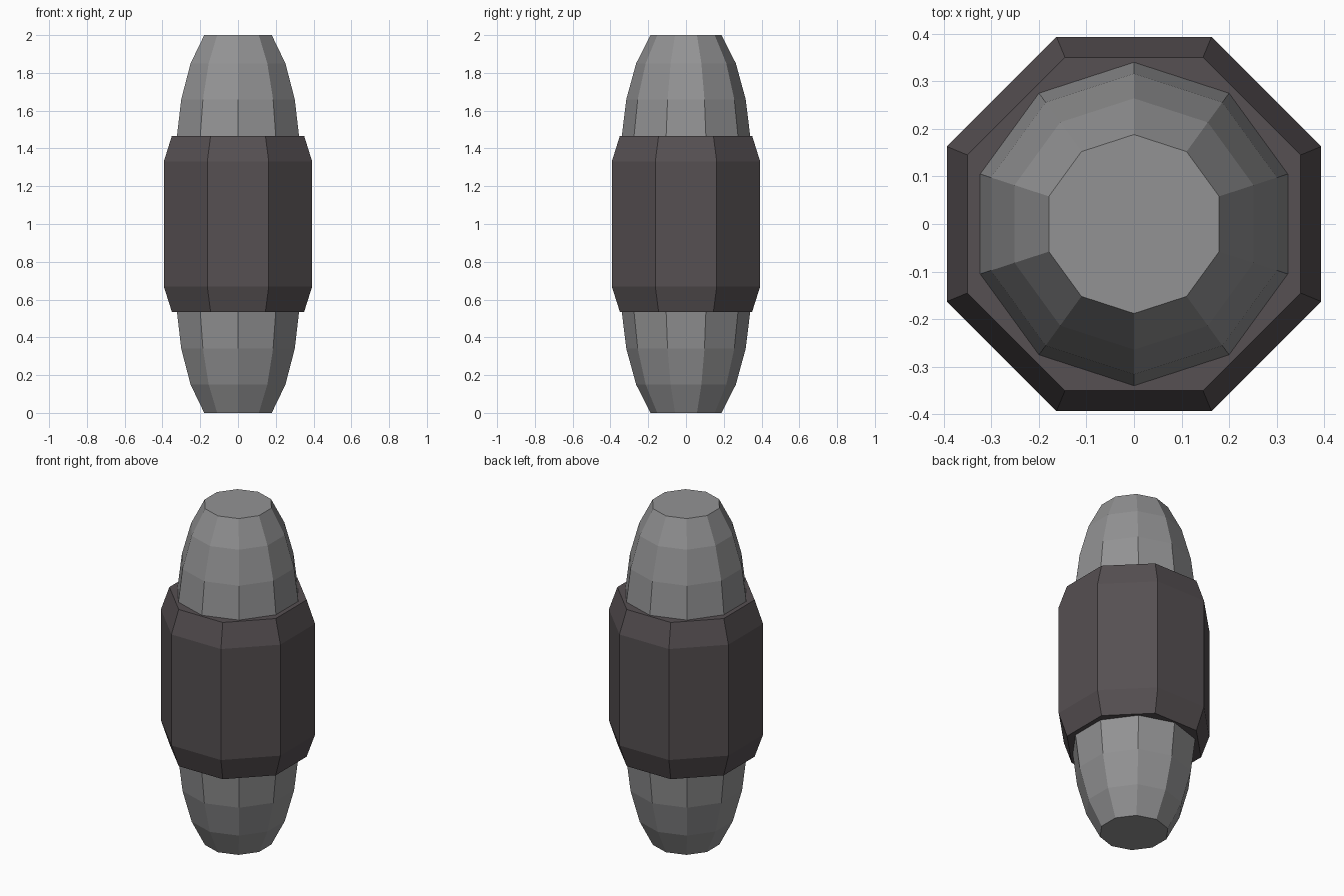
import bpy, bmesh, math

if "Cube" in bpy.data.objects:
    bpy.data.objects.remove(bpy.data.objects["Cube"])


def material(name, rgb):
    m = bpy.data.materials.new(name)
    m.diffuse_color = (*rgb, 1)
    m.use_nodes = True
    m.node_tree.nodes["Principled BSDF"].inputs["Base Color"].default_value = m.diffuse_color
    return m


def lathe(name, sides, start_deg, profile, mat):
    """Closed faceted solid from (z, radius) rings, capped at both ends."""
    bm = bmesh.new()
    rings = []
    for z, r in profile:
        angles = [math.radians(start_deg + 360 * i / sides) for i in range(sides)]
        rings.append([bm.verts.new((r * math.cos(a), r * math.sin(a), z)) for a in angles])
    for low, high in zip(rings, rings[1:]):
        for i in range(sides):
            j = (i + 1) % sides
            bm.faces.new((low[i], low[j], high[j], high[i]))
    bm.faces.new(rings[0][::-1])
    bm.faces.new(rings[-1])
    me = bpy.data.meshes.new(name)
    bm.to_mesh(me)
    bm.free()
    me.materials.append(mat)
    ob = bpy.data.objects.new(name, me)
    bpy.context.collection.objects.link(ob)
    return ob


grey = material("light grey metal", (0.29, 0.29, 0.295))
dark = material("dark warm grey", (0.092, 0.079, 0.084))

# Ten-sided capsule core, mirrored about z = 1
half = [(0, 0.188), (0.15, 0.264), (0.34, 0.316), (0.535, 0.34)]
core = half + [(2 - z, r) for z, r in reversed(half)]
lathe("core", 10, 90, core, grey)

# Eight-sided collar with chamfered ends
k = 1 / math.cos(math.pi / 8)
collar = [(0.535, 0.35 * k), (0.67, 0.393 * k), (1.33, 0.393 * k), (1.467, 0.35 * k)]
lathe("collar", 8, 22.5, collar, dark)
